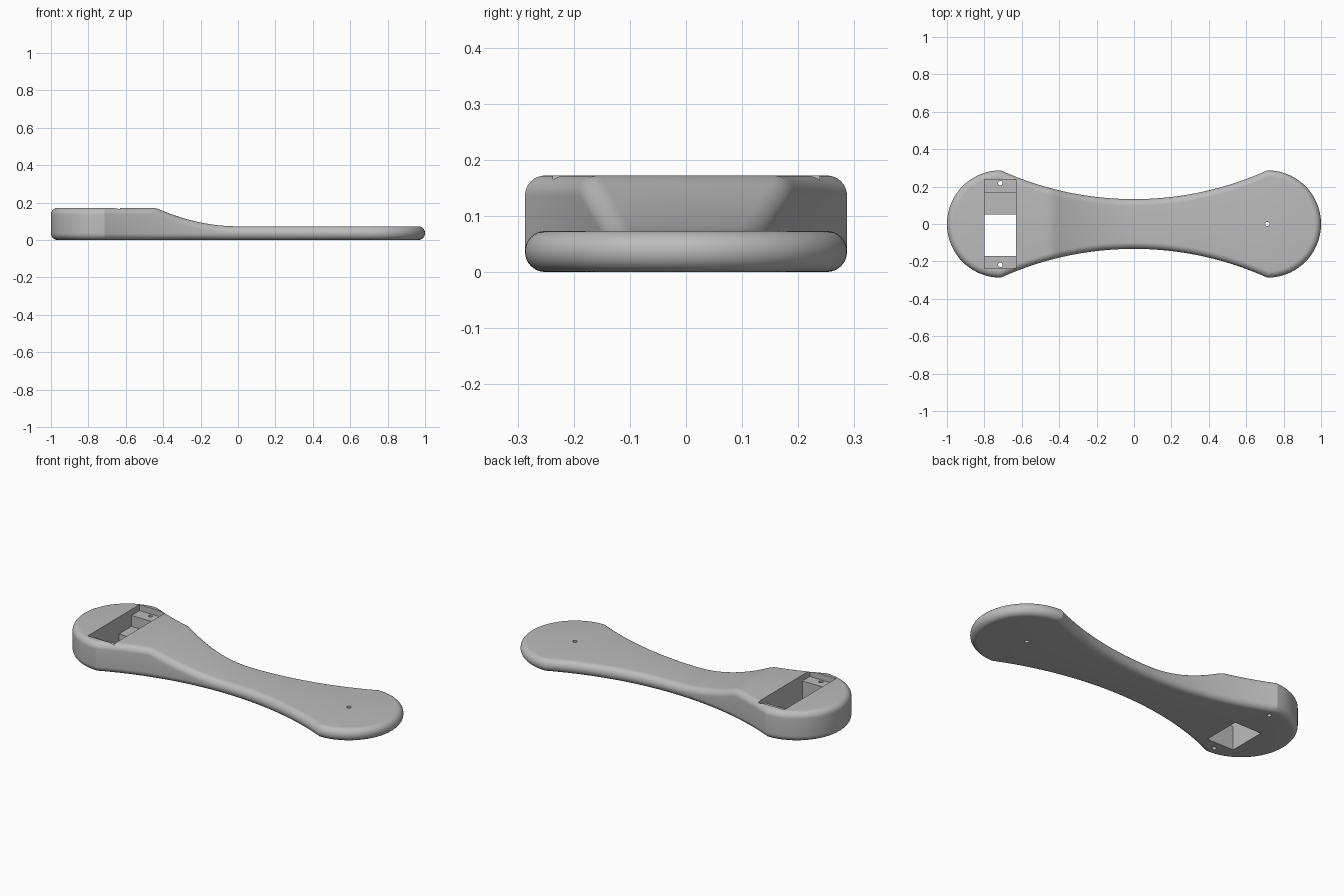
import bpy, bmesh, math

cube = bpy.data.objects.get("Cube")
if cube:
    bpy.data.objects.remove(cube, do_unlink=True)

grey = bpy.data.materials.new("matte grey")
grey.use_nodes = True
GREY = (0.5, 0.5, 0.5, 1)
grey.diffuse_color = GREY
grey.node_tree.nodes["Principled BSDF"].inputs["Base Color"].default_value = GREY

END_X, END_R = 0.713, 0.287          # round ends
WAIST = 0.133                        # half width in the middle
LOW, HIGH, FILLET = 0.073, 0.172, 0.036
RAMP = 0.44                          # length of the curved ramp
sag = END_R - WAIST
WAIST_R = (END_X ** 2 + sag ** 2) / (2 * sag)
WAIST_Y = WAIST + WAIST_R


def half_outline(inset):
    """Points from the left tip to the right tip on the +y side."""
    r, big = END_R - inset, WAIST_R + inset
    dist = math.hypot(END_X, WAIST_Y)
    along = (dist ** 2 + r ** 2 - big ** 2) / (2 * dist)
    corner = math.atan2(WAIST_Y, -END_X) - math.acos(along / r)
    n_arc, n_waist = 18, 64
    arc = [(END_X + r * math.cos(corner * i / n_arc),
            r * math.sin(corner * i / n_arc)) for i in range(n_arc + 1)]
    edge = arc[-1][0]
    waist = []
    for i in range(1, n_waist):
        x = edge * (2 * i / n_waist - 1)
        waist.append((x, WAIST_Y - math.sqrt(big ** 2 - x ** 2)))
    return [(-x, y) for x, y in arc] + waist + arc[::-1]


def top_height(x):
    t = min(max(-x / RAMP, 0), 1)
    return LOW + (HIGH - LOW) * t * t


def make_object(name, bm):
    bmesh.ops.recalc_face_normals(bm, faces=bm.faces)
    mesh = bpy.data.meshes.new(name)
    bm.to_mesh(mesh)
    bm.free()
    mesh.materials.append(grey)
    obj = bpy.data.objects.new(name, mesh)
    bpy.context.collection.objects.link(obj)
    return obj


# Arm body: rings of the outline, rounded at the bottom and top edges
bm = bmesh.new()
STEPS = 8
angles = [math.pi / 2 * i / STEPS for i in range(STEPS + 1)]
levels = [(a, False) for a in angles] + [(a, True) for a in reversed(angles)]
rings = []
for a, upper in levels:
    half = half_outline(FILLET * (1 - math.sin(a)))
    outline = half + [(x, -y) for x, y in half[-2:0:-1]]
    rise = FILLET * (1 - math.cos(a))
    rings.append([bm.verts.new((x, y, top_height(x) - rise if upper else rise))
                  for x, y in outline])
count = len(rings[0])
for low, high in zip(rings, rings[1:]):
    for i in range(count):
        j = (i + 1) % count
        bm.faces.new((low[i], low[j], high[j], high[i]))
bm.faces.new(rings[0])
top, last = rings[-1], count // 2
for i in range(last):
    strip = [top[i], top[i + 1], top[-i - 1], top[-i % count]]
    bm.faces.new(list(dict.fromkeys(strip)))
arm = make_object("arm_body", bm)

# Stepped pocket cutter: two shallow ears, a cable step and a through slot
bm = bmesh.new()
profile = [(-0.237, 0.3), (-0.237, 0.137), (-0.17, 0.137), (-0.17, -0.1),
           (0.05, -0.1), (0.05, LOW), (0.165, LOW), (0.165, 0.137),
           (0.238, 0.137), (0.238, 0.3)]
face = bm.faces.new([bm.verts.new((-0.8, y, z)) for y, z in profile])
side = bmesh.ops.extrude_face_region(bm, geom=[face])["geom"]
bmesh.ops.translate(bm, vec=(0.17, 0, 0),
                    verts=[v for v in side if isinstance(v, bmesh.types.BMVert)])
cutters = [make_object("pocket_cutter", bm)]

# Screw and pivot hole cutters
for name, x, y in (("left_screw_cutter", -0.715, 0.218),
                   ("right_screw_cutter", -0.715, -0.218),
                   ("pivot_cutter", END_X, 0)):
    bm = bmesh.new()
    bmesh.ops.create_cone(bm, cap_ends=True, segments=20,
                          radius1=0.012, radius2=0.012, depth=1)
    bmesh.ops.translate(bm, vec=(x, y, 0), verts=bm.verts)
    cutters.append(make_object(name, bm))

# Cut the openings, then shade
bpy.ops.object.select_all(action="DESELECT")
bpy.context.view_layer.objects.active = arm
arm.select_set(True)
for cutter in cutters:
    cutter.hide_render = True
    mod = arm.modifiers.new(cutter.name, "BOOLEAN")
    mod.operation, mod.solver, mod.object = "DIFFERENCE", "EXACT", cutter
    bpy.ops.object.modifier_apply(modifier=mod.name)
    bpy.data.objects.remove(cutter, do_unlink=True)
bpy.ops.object.shade_smooth_by_angle(angle=math.radians(20))
